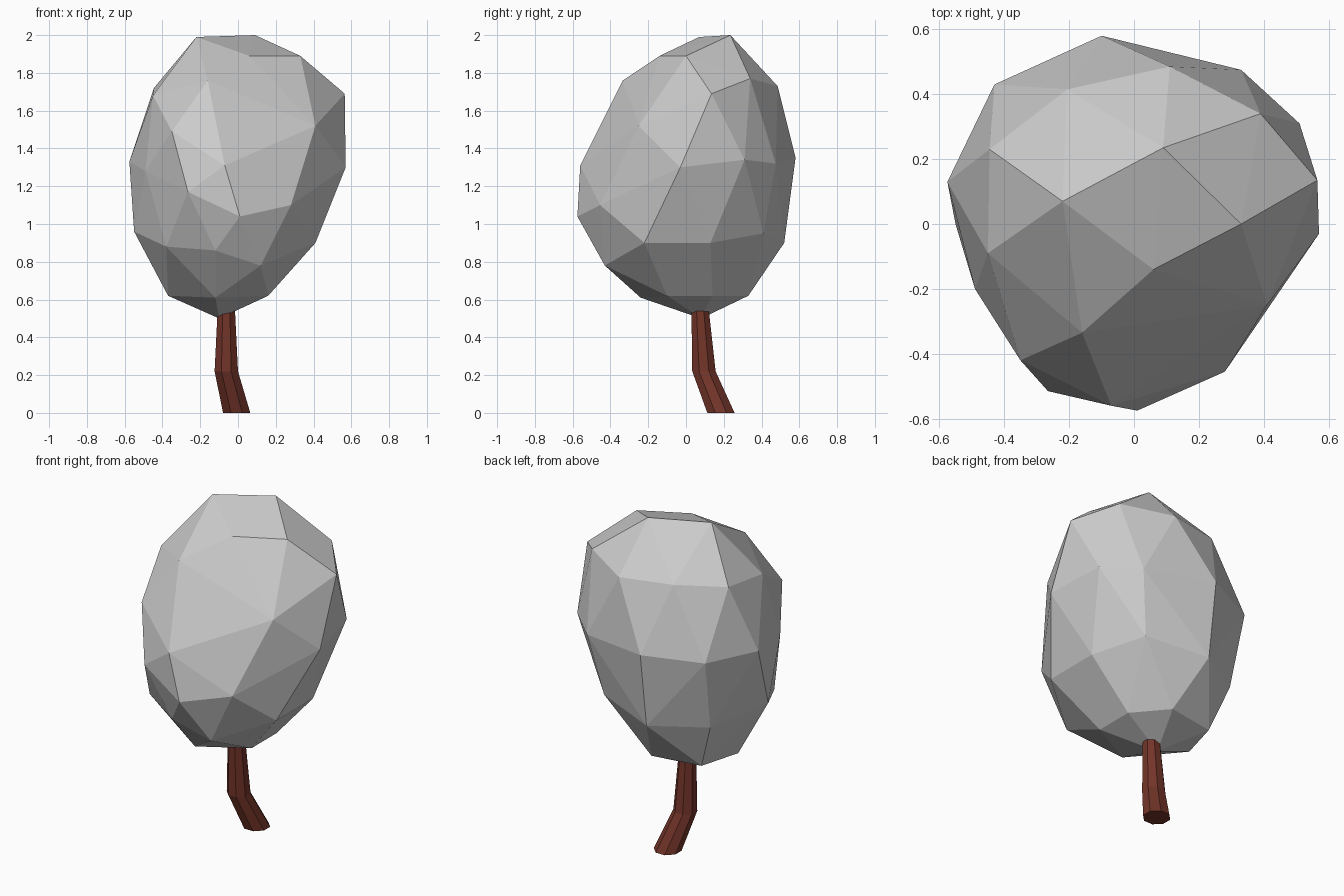
import bpy
import bmesh
import math
from mathutils import Vector

default_cube = bpy.data.objects.get("Cube")
if default_cube:
    bpy.data.objects.remove(default_cube, do_unlink=True)


def make_material(name, colour):
    material = bpy.data.materials.new(name)
    material.use_nodes = True
    material.diffuse_color = colour
    material.node_tree.nodes["Principled BSDF"].inputs["Base Color"].default_value = colour
    return material


def add_object(name, bm, material):
    bmesh.ops.recalc_face_normals(bm, faces=bm.faces[:])
    mesh = bpy.data.meshes.new(name)
    bm.to_mesh(mesh)
    bm.free()
    mesh.materials.append(material)
    obj = bpy.data.objects.new(name, mesh)
    bpy.context.scene.collection.objects.link(obj)
    return obj


def faceted_hull(name, tiers, material):
    """Wrap flat facets around corner points given in hundredths of a unit."""
    bm = bmesh.new()
    for tier in tiers:
        for corner in tier:
            bm.verts.new(Vector(corner) / 100)
    bmesh.ops.convex_hull(bm, input=bm.verts[:])
    loose = [vert for vert in bm.verts if not vert.link_faces]
    bmesh.ops.delete(bm, geom=loose, context="VERTS")
    return add_object(name, bm, material)


def bent_tube(name, stations, sides, material):
    """Join horizontal rings, each given as centre and radius."""
    bm = bmesh.new()
    rings = []
    for centre, radius in stations:
        ring = []
        for i in range(sides):
            angle = math.tau * (i + 0.5) / sides
            offset = Vector((math.cos(angle), math.sin(angle), 0)) * radius
            ring.append(bm.verts.new(Vector(centre) + offset))
        rings.append(ring)
    for lower, upper in zip(rings, rings[1:]):
        for i in range(sides):
            j = (i + 1) % sides
            bm.faces.new((lower[i], lower[j], upper[j], upper[i]))
    bm.faces.new(rings[0])
    bm.faces.new(rings[-1])
    return add_object(name, bm, material)


leaf_grey = make_material("leaf grey", (0.6, 0.6, 0.6, 1))
bark_brown = make_material("bark brown", (0.17, 0.035, 0.022, 1))

# Crown: uneven tiers of corners, each running anticlockwise
cap = [(33, 0, 189), (9, 23.5, 200), (-22, 7, 199), (6, -14, 189)]
shoulder = [(56.5, 13.5, 169), (39, 34, 177), (11, 48.5, 173), (-20.5, 41.5, 174),
            (-44.5, 23, 172), (-45, -9, 168), (-16, -33.5, 176), (41, -25, 152)]
waist = [(57, -3, 130), (51, 31, 134), (33, 47.5, 132), (-10, 58, 135),
         (-43, 43, 133), (-57.5, 13, 133), (-49, -20, 128), (-35, -42, 149),
         (-7, -56, 131)]
belly = [(41, -22, 90), (41, 13, 90), (26, 41, 95), (-10, 52, 90),
         (-40, 34, 90), (-55, 0, 96), (-38, -30, 88), (-26.5, -51.5, 117),
         (1, -57.5, 104), (28, -45.5, 110)]
underside = [(16, -10, 62), (16, 14, 62), (0, 33, 62), (-30, 28, 62),
             (-37, 3, 62), (-12, -24, 61), (-12, -46, 86), (12, -43, 78),
             (-10, 8, 50)]
faceted_hull("crown", [cap, shoulder, waist, belly, underside], leaf_grey)

# Trunk: octagonal, leaning at the foot and tapering into the crown
trunk_stations = [((-0.007, 0.185, 0), 0.078),
                  ((-0.062, 0.095, 0.22), 0.067),
                  ((-0.062, 0.075, 0.54), 0.05)]
bent_tube("trunk", trunk_stations, 8, bark_brown)
